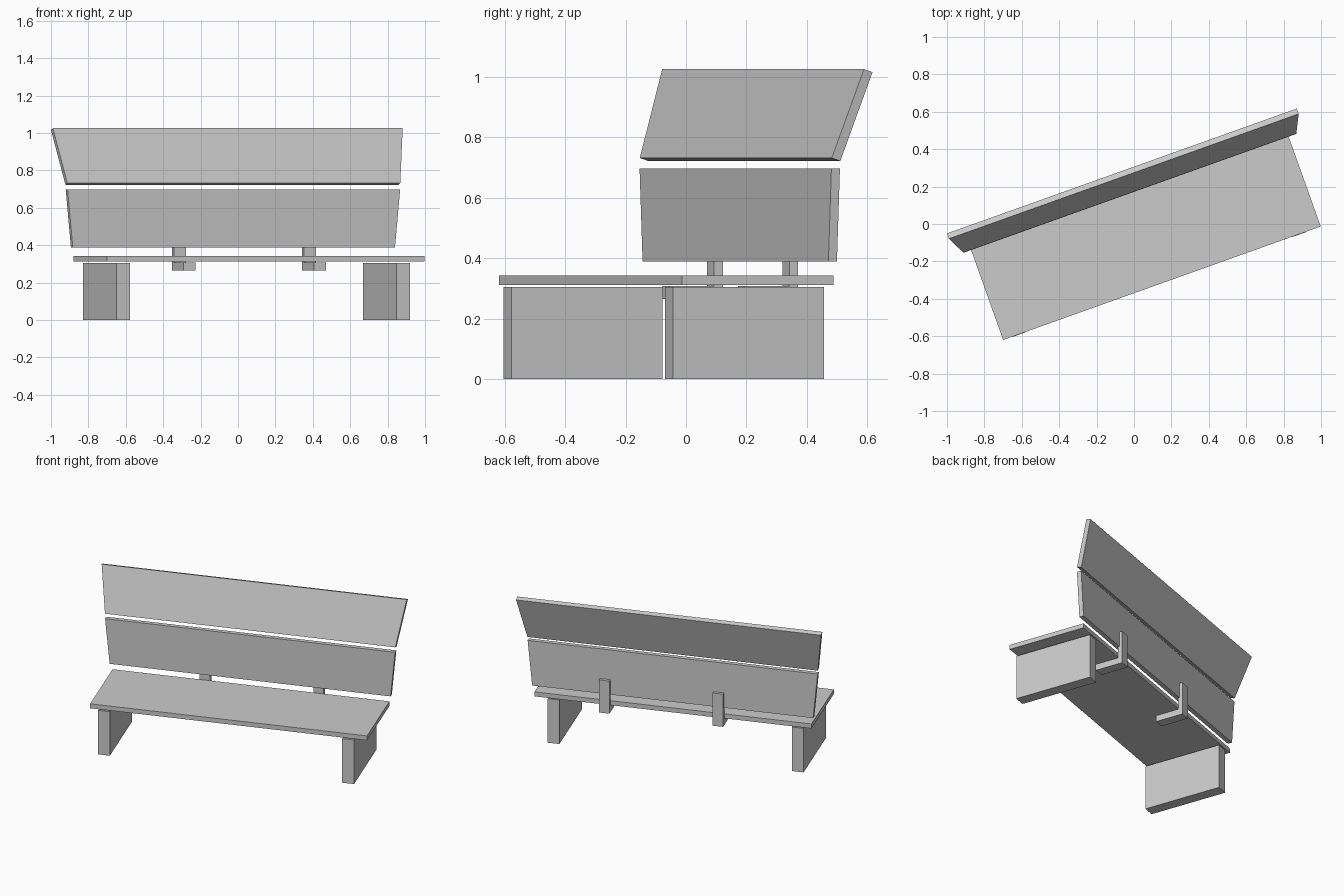
import bpy, bmesh, math
from mathutils import Matrix

if "Cube" in bpy.data.objects:
    bpy.data.objects.remove(bpy.data.objects["Cube"])

# Bench frame: x along the seat, y towards the back, turned about z
FRAME = Matrix.Translation((0.06, -0.066, 0)) @ Matrix.Rotation(math.radians(19.65), 4, 'Z')


def prism(name, profile, spans):
    """Extrude a side profile of (y, z) points along x; spans gives (x0, x1) per point."""
    bm = bmesh.new()
    left = [bm.verts.new((s[0], y, z)) for (y, z), s in zip(profile, spans)]
    right = [bm.verts.new((s[1], y, z)) for (y, z), s in zip(profile, spans)]
    n = len(profile)
    bm.faces.new(left)
    bm.faces.new(right[::-1])
    for i in range(n):
        j = (i + 1) % n
        bm.faces.new((left[i], right[i], right[j], left[j]))
    bmesh.ops.recalc_face_normals(bm, faces=bm.faces)
    mesh = bpy.data.meshes.new(name)
    bm.to_mesh(mesh)
    bm.free()
    obj = bpy.data.objects.new(name, mesh)
    obj.matrix_world = FRAME
    bpy.context.collection.objects.link(obj)
    return obj


def box(name, x0, x1, y0, y1, z0, z1):
    prism(name, [(y0, z0), (y1, z0), (y1, z1), (y0, z1)], [(x0, x1)] * 4)


def board(name, profile, bottom, top):
    """Flared board: profile order is front-bottom, back-bottom, back-top, front-top."""
    b, t = (-bottom / 2, bottom / 2), (-top / 2, top / 2)
    prism(name, profile, [b, b, t, t])


# Seat plank
box("seat", -0.9015, 0.9015, -0.266, 0.266, 0.312, 0.343)

# Slab legs
for side, x in (("left", -0.811), ("right", 0.779)):
    box(side + "_leg", x - 0.0385, x + 0.0385, -0.268, 0.263, 0, 0.305)

# Backrest boards: upright lower one, leaning upper one
board("lower_back_board",
      [(0.244, 0.389), (0.274, 0.389), (0.274, 0.698), (0.244, 0.698)], 1.829, 1.888)
board("upper_back_board",
      [(0.245, 0.732), (0.275, 0.722), (0.371, 1.016), (0.341, 1.026)], 1.890, 1.986)

# L-shaped brackets: arm under the seat, post behind the lower board
for side, x in (("left", -0.300), ("right", 0.440)):
    prism(side + "_bracket",
          [(0.107, 0.266), (0.295, 0.266), (0.295, 0.492),
           (0.264, 0.492), (0.264, 0.308), (0.107, 0.308)],
          [(x - 0.034, x + 0.034)] * 6)
